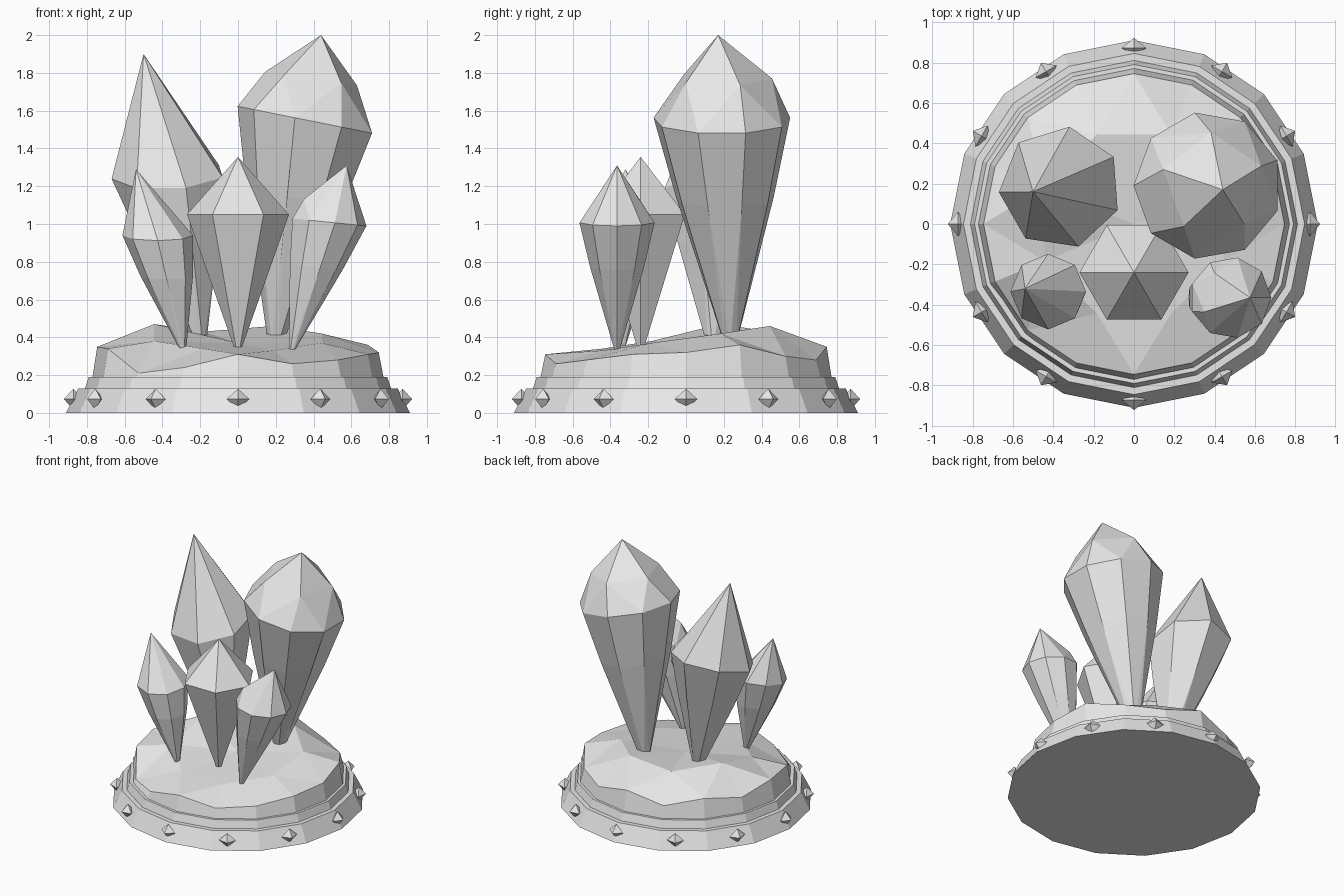
import bpy, bmesh
from math import cos, sin, radians
from mathutils import Vector

if "Cube" in bpy.data.objects:
    bpy.data.objects.remove(bpy.data.objects["Cube"])

stone = bpy.data.materials.new("pale_grey_stone")
stone.use_nodes = True
stone.diffuse_color = (0.8, 0.8, 0.8, 1)
stone.node_tree.nodes["Principled BSDF"].inputs["Base Color"].default_value = (0.8, 0.8, 0.8, 1)


def finish(bm, name):
    """Turn a bmesh into a flat-shaded stone object."""
    bmesh.ops.recalc_face_normals(bm, faces=bm.faces[:])
    mesh = bpy.data.meshes.new(name)
    bm.to_mesh(mesh)
    bm.free()
    mesh.materials.append(stone)
    obj = bpy.data.objects.new(name, mesh)
    bpy.context.collection.objects.link(obj)
    return obj


def ring(centre, radius, count, phase=0, lean=(0, 0)):
    """Regular polygon around centre, its height sloping by lean."""
    points = []
    for i in range(count):
        a = radians(phase + 360 * i / count)
        x, y = radius * cos(a), radius * sin(a)
        points.append(Vector(centre) + Vector((x, y, x * lean[0] + y * lean[1])))
    return points


def crystal(name, tip, base, girdle, crown=None, foot=0.015, bulge=1.1):
    """Faceted crystal: hull of tip, optional crown, girdle, waist and foot."""
    base = Vector(base)
    points = [Vector(tip)] + ring(base, foot, 6)
    belt = ring(*girdle)
    points += belt
    if bulge > 1:
        axis = base.lerp(Vector(girdle[0]), 0.65)
        for p in belt:
            q = base.lerp(p, 0.65)
            out = (q - axis) * bulge
            points.append(Vector((axis.x + out.x, axis.y + out.y, q.z)))
    if crown:
        points += ring(*crown)
    bm = bmesh.new()
    verts = [bm.verts.new(p) for p in points]
    hull = bmesh.ops.convex_hull(bm, input=verts)
    loose = [v for v in hull["geom_interior"] if isinstance(v, bmesh.types.BMVert)]
    bmesh.ops.delete(bm, geom=loose, context="VERTS")
    bmesh.ops.dissolve_limit(bm, angle_limit=radians(2), verts=bm.verts[:], edges=bm.edges[:])
    return finish(bm, name)


# Stepped plinth with sixteen sides
SIDES = 16
bm = bmesh.new()
loops = []
for radius, z in [(0.91, 0), (0.845, 0.13), (0.81, 0.13), (0.79, 0.19), (0.74, 0.19)]:
    loops.append([bm.verts.new(p) for p in ring((0, 0, z), radius, SIDES)])
for low, high in zip(loops, loops[1:]):
    for i in range(SIDES):
        j = (i + 1) % SIDES
        bm.faces.new((low[i], low[j], high[j], high[i]))
bm.faces.new(loops[0])
bm.faces.new(loops[-1])
finish(bm, "plinth")

# Rough rock mound with a broken rim
rim_heights = [0.32, 0.36, 0.3, 0.28, 0.35, 0.28, 0.34, 0.3,
               0.35, 0.34, 0.21, 0.24, 0.31, 0.26, 0.28, 0.31]
hump_heights = [0.42, 0.46, 0.43, 0.47, 0.38, 0.34, 0.33, 0.37]
bm = bmesh.new()
foot = [bm.verts.new(p) for p in ring((0, 0, 0.18), 0.772, SIDES)]
rim = [bm.verts.new(p) for p in ring((0, 0, 0), 0.745, SIDES)]
humps = [bm.verts.new(p) for p in ring((0, 0, 0), 0.48, 8, 22.5)]
for v, z in zip(rim + humps, rim_heights + hump_heights):
    v.co.z = z
centre = bm.verts.new((0, 0, 0.37))
for i in range(SIDES):
    j = (i + 1) % SIDES
    bm.faces.new((foot[i], foot[j], rim[j], rim[i]))
    bm.faces.new((rim[i], rim[j], humps[i // 2]))
for i in range(8):
    j = (i + 1) % 8
    bm.faces.new((rim[(2 * i + 2) % SIDES], humps[j], humps[i]))
    bm.faces.new((humps[i], humps[j], centre))
bm.faces.new(foot)
finish(bm, "rock_mound")

# Ring of small octahedral studs around the plinth
for k in range(12):
    bm = bmesh.new()
    points = [Vector((s * d[0], s * d[1], s * d[2])) for s in (1, -1)
              for d in ((0.05, 0, 0), (0, 0.06, 0), (0, 0, 0.055))]
    bmesh.ops.convex_hull(bm, input=[bm.verts.new(p) for p in points])
    stud = finish(bm, f"stud_{k + 1}")
    a = radians(30 * k)
    stud.location = (0.872 * cos(a), 0.872 * sin(a), 0.073)
    stud.rotation_euler.z = a

# Crystals: tip, base, girdle ring, crown ring
crystal("front_crystal", (0, -0.24, 1.355), (0, -0.24, 0.33),
        ((0, -0.24, 1.05), 0.27, 6), bulge=1)
crystal("front_right_crystal", (-0.54, -0.32, 1.29), (-0.29, -0.34, 0.33),
        ((-0.425, -0.335, 0.94), 0.187, 8, 0, (0, 0.15)), bulge=1.15)
crystal("front_left_crystal", (0.575, -0.365, 1.31), (0.285, -0.365, 0.33),
        ((0.478, -0.365, 1.01), 0.202, 9, 0, (-0.1, 0)),
        ((0.47, -0.365, 1.12), 0.14, 4, 30, (-0.1, 0)))
crystal("back_right_crystal", (-0.5, 0.16, 1.9), (-0.2, 0.14, 0.35),
        ((-0.365, 0.18, 1.26), 0.305, 7, 30, (0.05, 0.25)), foot=0.03)
crystal("back_left_crystal", (0.44, 0.17, 2), (0.195, 0.235, 0.36),
        ((0.365, 0.19, 1.55), 0.367, 9, 180, (-0.2, 0)),
        ((0.39, 0.2, 1.77), 0.255, 5, 20, (-0.15, 0)), foot=0.035)
